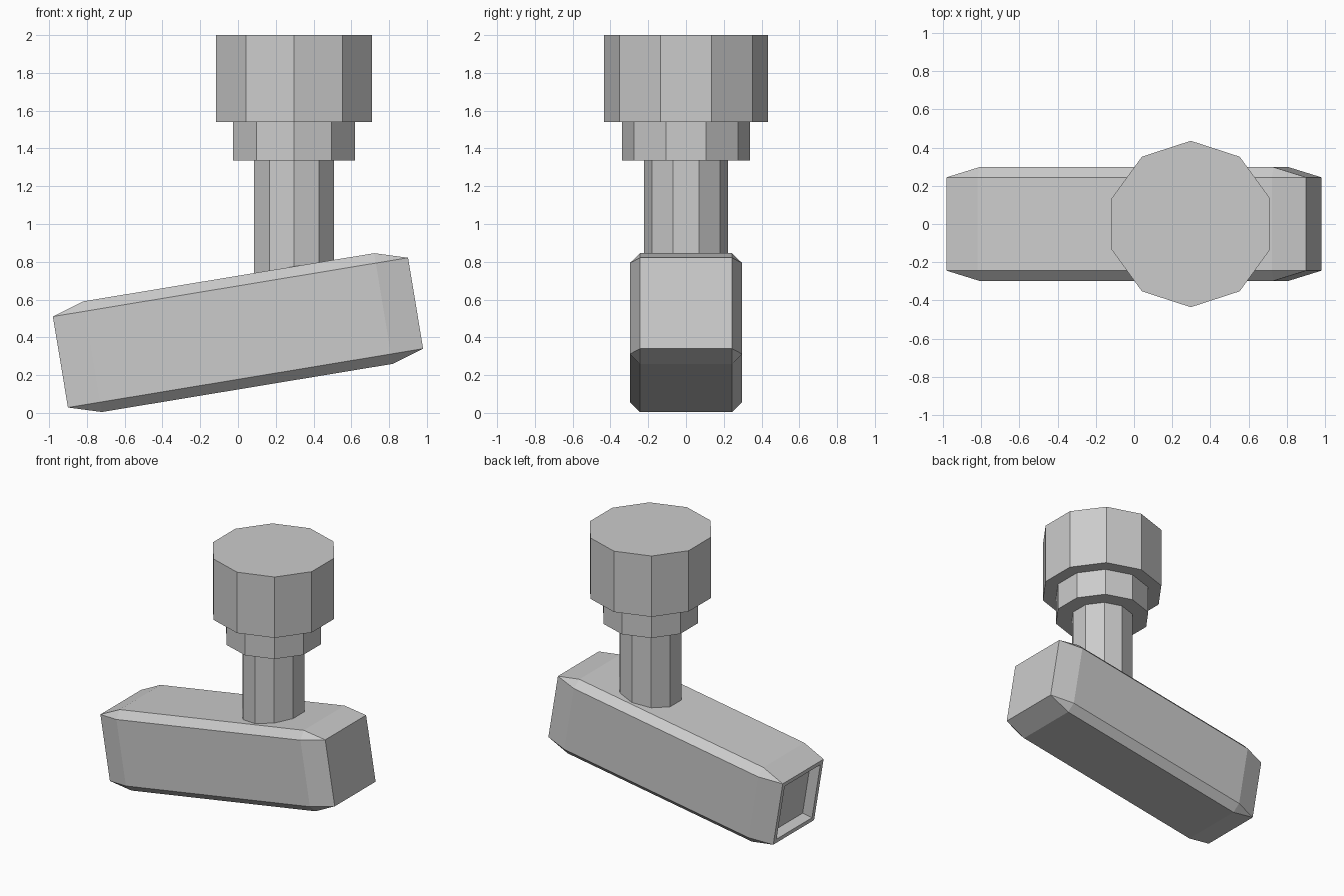
import bpy, bmesh, math
from mathutils import Matrix

cube = bpy.data.objects.get("Cube")
if cube:
    bpy.data.objects.remove(cube, do_unlink=True)

# Single grey material
grey = bpy.data.materials.new("light grey")
grey.use_nodes = True
grey.diffuse_color = (0.6, 0.6, 0.6, 1)
bsdf = next(n for n in grey.node_tree.nodes if n.type == 'BSDF_PRINCIPLED')
bsdf.inputs["Base Color"].default_value = (0.6, 0.6, 0.6, 1)


def finish(bm, name):
    bmesh.ops.recalc_face_normals(bm, faces=bm.faces)
    mesh = bpy.data.meshes.new(name)
    bm.to_mesh(mesh)
    bm.free()
    mesh.materials.append(grey)
    obj = bpy.data.objects.new(name, mesh)
    bpy.context.collection.objects.link(obj)
    return obj


def decagon(name, radius, bottom, top):
    """Ten-sided upright prism with a corner pointing to the front."""
    bm = bmesh.new()
    place = (Matrix.Translation((0.297, 0, (bottom + top) / 2))
             @ Matrix.Rotation(math.radians(90), 4, 'Z'))
    bmesh.ops.create_cone(bm, cap_ends=True, segments=10, radius1=radius,
                          radius2=radius, depth=top - bottom)
    # Turn the prism so that one corner lies exactly on the y axis
    first = max(bm.verts, key=lambda v: v.co.x)
    turn = Matrix.Rotation(-math.atan2(first.co.y, first.co.x), 4, 'Z')
    bmesh.ops.transform(bm, matrix=place @ turn, verts=bm.verts)
    return finish(bm, name)


# Bar: rectangular ends swelling to a chamfered middle section
END, MID, CORE, FULL = 0.953, 0.78, 0.244, 0.297
bm = bmesh.new()
for sx in (-1, 1):
    for sy in (-1, 1):
        for sz in (-1, 1):
            bm.verts.new((sx * END, sy * CORE, sz * CORE))
            bm.verts.new((sx * MID, sy * FULL, sz * CORE))
            bm.verts.new((sx * MID, sy * CORE, sz * FULL))
bmesh.ops.convex_hull(bm, input=bm.verts)
bmesh.ops.dissolve_limit(bm, angle_limit=math.radians(1),
                         verts=bm.verts, edges=bm.edges)
bmesh.ops.recalc_face_normals(bm, faces=bm.faces)

# Rectangular recess in the low end
low_end = min(bm.faces, key=lambda f: f.calc_center_median().x)
bmesh.ops.inset_region(bm, faces=[low_end], thickness=0.045)
floor = bmesh.ops.extrude_discrete_faces(bm, faces=[low_end])["faces"][0]
bmesh.ops.translate(bm, vec=(0.08, 0, 0), verts=floor.verts)
bar = finish(bm, "tilted_bar")
bar.rotation_euler.y = math.radians(-9.4)
bar.location.z = 0.425

# Stepped post rising from the bar
decagon("post_shaft", 0.2225, 0.6, 1.335)
decagon("post_collar", 0.339, 1.335, 1.54)
decagon("post_head", 0.435, 1.54, 2.0)
